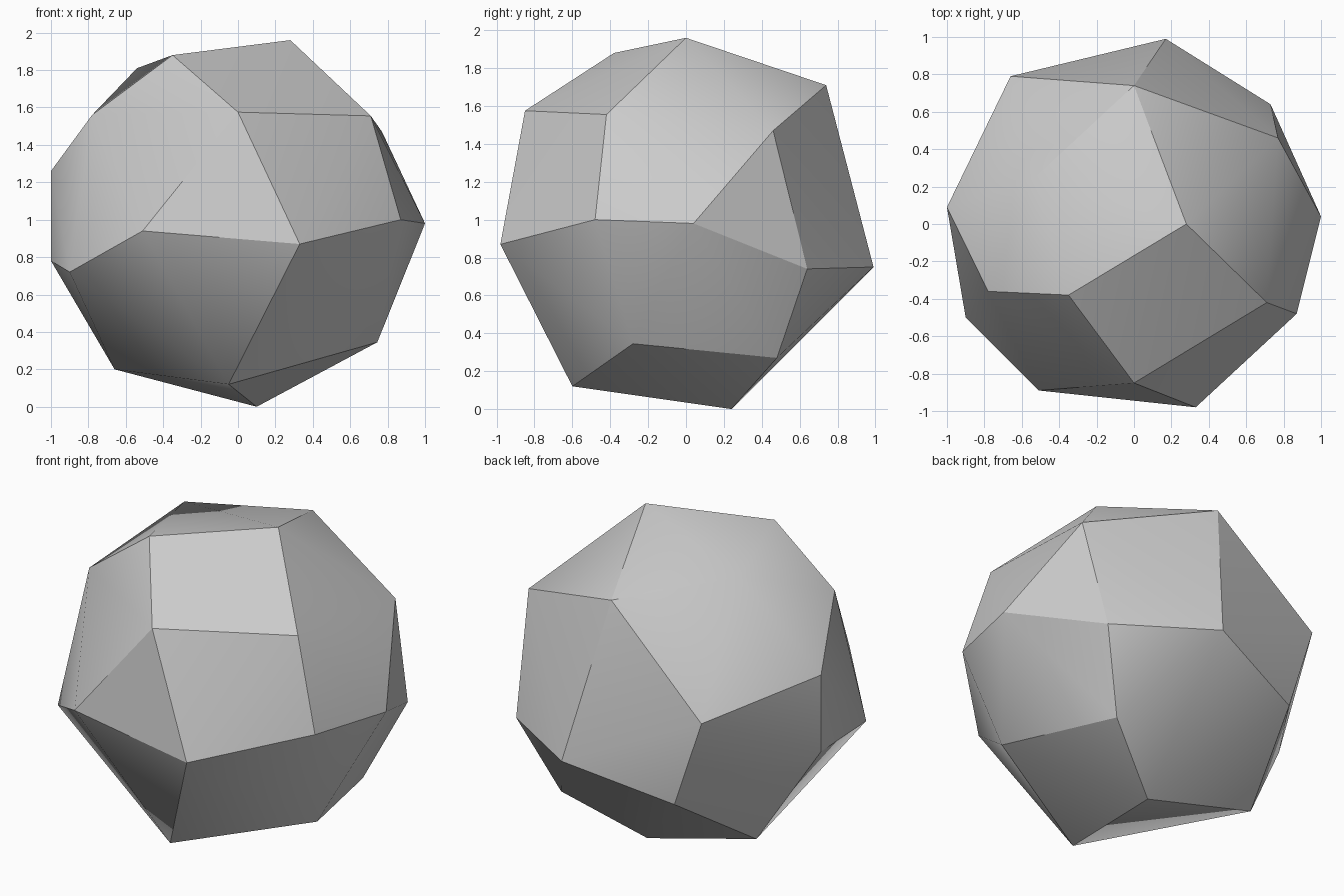
import bpy
import bmesh
import math

cube = bpy.data.objects.get("Cube")
if cube:
    bpy.data.objects.remove(cube, do_unlink=True)

# Corner points of the stone, grouped from top to bottom
CROWN = [(0.28, 0.0, 1.96), (-0.35, -0.38, 1.88), (-0.54, 0.24, 1.81), (0.0, 0.74, 1.71)]
SHOULDER = [(0.0, -0.85, 1.575), (-0.78, -0.36, 1.56), (0.71, -0.42, 1.555),
            (0.77, 0.46, 1.47), (-1.0, 0.09, 1.26), (-0.66, 0.79, 1.13)]
GIRDLE = [(0.87, -0.48, 1.0), (1.0, 0.04, 0.98), (-0.51, -0.89, 0.94), (0.33, -0.98, 0.87),
          (-1.0, 0.09, 0.78), (0.17, 0.99, 0.75), (0.73, 0.64, 0.74), (-0.90, -0.50, 0.72),
          (-0.48, 0.80, 0.58)]
BASE = [(0.745, -0.28, 0.345), (0.53, 0.48, 0.27), (-0.66, 0.245, 0.20),
        (-0.05, -0.60, 0.12), (0.10, 0.24, 0.0)]

# Plain grey material
grey = bpy.data.materials.new("plain_grey")
grey.use_nodes = True
colour = (0.6, 0.6, 0.6, 1.0)
grey.diffuse_color = colour
grey.node_tree.nodes["Principled BSDF"].inputs["Base Color"].default_value = colour

# Faceted stone: the convex skin around the corners
bm = bmesh.new()
for co in CROWN + SHOULDER + GIRDLE + BASE:
    bm.verts.new(co)
bmesh.ops.convex_hull(bm, input=bm.verts[:])
bmesh.ops.recalc_face_normals(bm, faces=bm.faces[:])
mesh = bpy.data.meshes.new("faceted_stone")
bm.to_mesh(mesh)
bm.free()
mesh.materials.append(grey)

stone = bpy.data.objects.new("faceted_stone", mesh)
bpy.context.collection.objects.link(stone)

# Soft shading across shallow edges, crisp steep ones
bpy.ops.object.select_all(action='DESELECT')
stone.select_set(True)
bpy.context.view_layer.objects.active = stone
bpy.ops.object.shade_smooth_by_angle(angle=math.radians(30))
